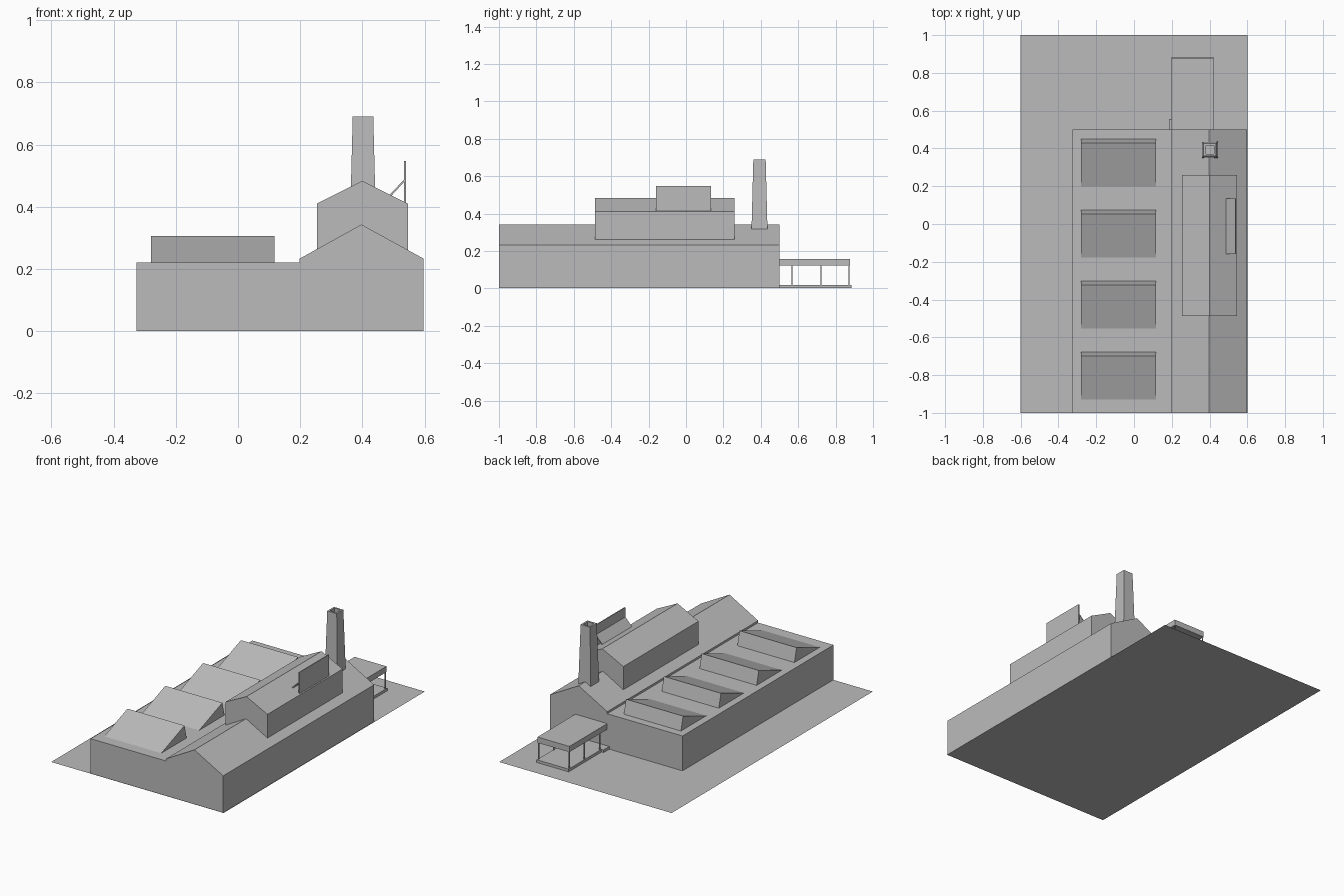
import bpy
import bmesh
from mathutils import Vector

cube = bpy.data.objects.get("Cube")
if cube:
    bpy.data.objects.remove(cube, do_unlink=True)

grey = bpy.data.materials.new("plain grey")
grey.use_nodes = True
grey.diffuse_color = (0.5, 0.5, 0.5, 1)
grey.node_tree.nodes["Principled BSDF"].inputs["Base Color"].default_value = (0.5, 0.5, 0.5, 1)


def finish(name, bm, closed=True):
    if closed:
        bmesh.ops.recalc_face_normals(bm, faces=bm.faces[:])
    mesh = bpy.data.meshes.new(name)
    bm.to_mesh(mesh)
    bm.free()
    mesh.materials.append(grey)
    obj = bpy.data.objects.new(name, mesh)
    bpy.context.collection.objects.link(obj)
    return obj


def extrude_profile(name, points, offset):
    """Solid made by sweeping a flat outline along an offset."""
    bm = bmesh.new()
    face = bm.faces.new([bm.verts.new(p) for p in points])
    ext = bmesh.ops.extrude_face_region(bm, geom=[face], use_keep_orig=True)
    moved = [g for g in ext["geom"] if isinstance(g, bmesh.types.BMVert)]
    bmesh.ops.translate(bm, verts=moved, vec=Vector(offset))
    return finish(name, bm)


def along_y(name, xz, y0, y1):
    return extrude_profile(name, [(x, y0, z) for x, z in xz], (0, y1 - y0, 0))


def along_x(name, yz, x0, x1):
    return extrude_profile(name, [(x0, y, z) for y, z in yz], (x1 - x0, 0, 0))


def box(name, x0, x1, y0, y1, z0, z1):
    return along_y(name, [(x0, z0), (x1, z0), (x1, z1), (x0, z1)], y0, y1)


# Ground sheet
bm = bmesh.new()
bm.faces.new([bm.verts.new(p) for p in ((-0.6, -1, 0), (0.6, -1, 0), (0.6, 1, 0), (-0.6, 1, 0))])
finish("ground", bm, closed=False)

# Main hall: flat roof on one side, gable on the other
along_y("main_hall", [(-0.326, 0.001), (0.597, 0.001), (0.597, 0.233), (0.397, 0.343),
                      (0.198, 0.233), (0.198, 0.22), (-0.326, 0.22)], -1, 0.5)

# Raised roof monitor along the ridge
along_y("roof_monitor", [(0.254, 0.24), (0.546, 0.24), (0.546, 0.41),
                         (0.4, 0.483), (0.254, 0.41)], -0.487, 0.26)

# Sawtooth skylights
for i in range(4):
    back = 0.45 - 0.376 * i
    along_x(f"skylight_{i + 1}", [(back - 0.265, 0.215), (back, 0.215),
                                  (back, 0.22), (back - 0.021, 0.306)], -0.28, 0.117)

# Rooftop sign board with its slanted backing sheet
box("sign_board", 0.534, 0.54, -0.16, 0.134, 0.413, 0.547)
along_y("sign_brace", [(0.487, 0.438), (0.493, 0.435), (0.536, 0.482), (0.536, 0.489)], -0.16, 0.134)

# Tapered hollow chimney
bm = bmesh.new()
rings = []
for half, z in ((0.043, 0.3), (0.033, 0.69), (0.022, 0.69), (0.026, 0.5)):
    rings.append([bm.verts.new((0.402 + sx * half, 0.393 + sy * half, z))
                  for sx, sy in ((-1, -1), (1, -1), (1, 1), (-1, 1))])
for low, high in zip(rings, rings[1:]):
    for k in range(4):
        n = (k + 1) % 4
        bm.faces.new((low[k], low[n], high[n], high[k]))
bm.faces.new(rings[0][::-1])
bm.faces.new(rings[-1])
finish("chimney", bm)

# Loading dock: platform, step, canopy and posts
box("dock_platform", 0.198, 0.42, 0.5, 0.884, 0.001, 0.018)
box("dock_step", 0.184, 0.198, 0.5, 0.557, 0.001, 0.018)
box("dock_canopy", 0.198, 0.42, 0.5, 0.876, 0.122, 0.158)
for side, x in (("right", 0.203), ("left", 0.415)):
    for i, y in enumerate((0.567, 0.722, 0.871)):
        box(f"dock_post_{side}_{i + 1}", x - 0.003, x + 0.003, y - 0.003, y + 0.003, 0.016, 0.124)
